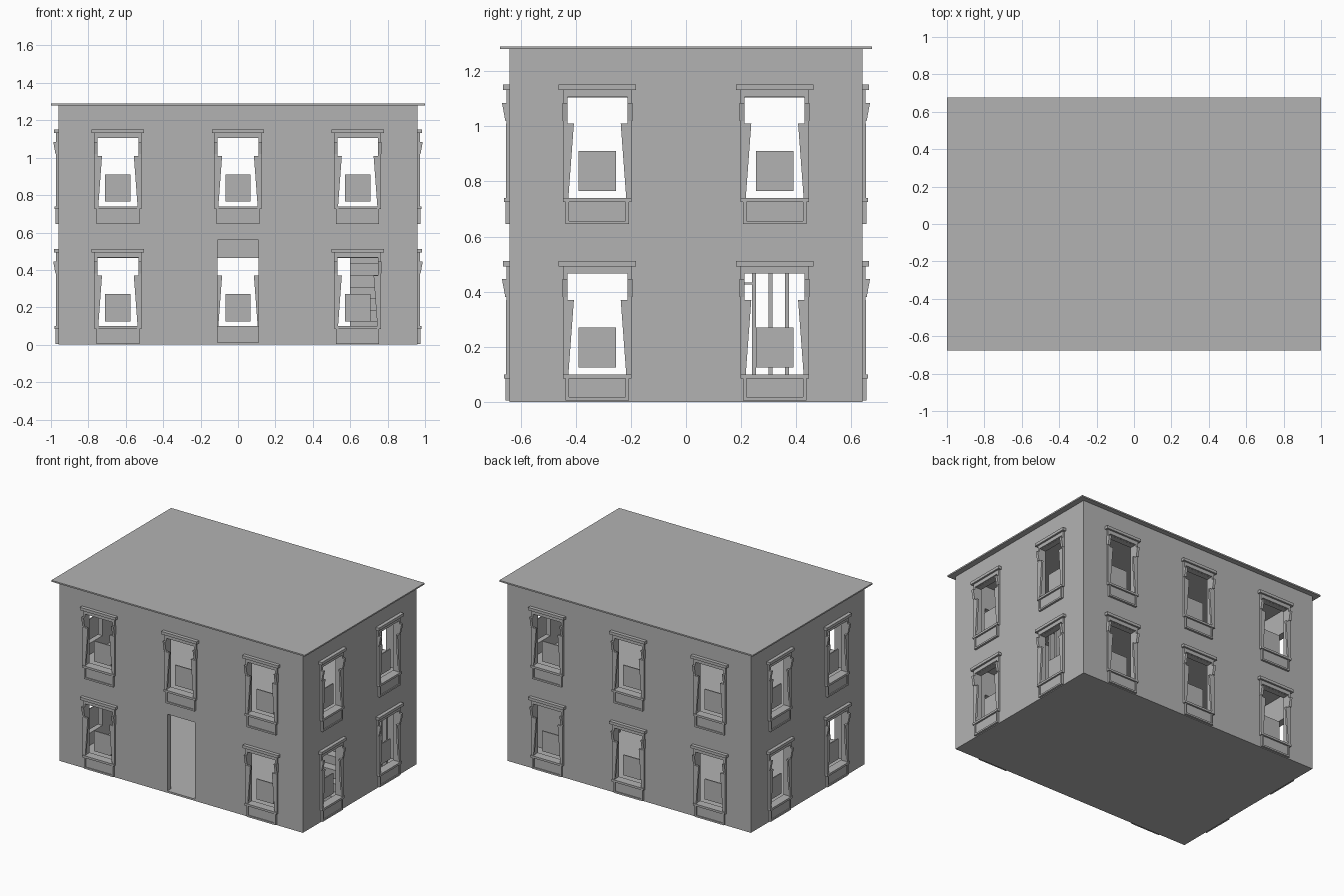
import bpy, bmesh
from math import pi
from mathutils import Matrix, Vector

cube = bpy.data.objects.get("Cube")
if cube:
    bpy.data.objects.remove(cube, do_unlink=True)

GREY = (0.45, 0.45, 0.45, 1)
grey = bpy.data.materials.new("plain grey")
grey.use_nodes = True
grey.diffuse_color = GREY
grey.node_tree.nodes["Principled BSDF"].inputs["Base Color"].default_value = GREY

W, D, H = 0.96, 0.64, 1.28      # half width, half depth, wall height
T = 0.04                        # wall thickness
HALF = 0.109                    # half width of an opening
STOREYS = (0, 0.64)


def box(bm, x0, x1, y0, y1, z0, z1):
    size = Vector((x1 - x0, y1 - y0, z1 - z0))
    mid = Vector((x0 + x1, y0 + y1, z0 + z1)) / 2
    bmesh.ops.create_cube(bm, size=1, matrix=Matrix.Translation(mid) @ Matrix.Diagonal(size).to_4x4())


def prism(bm, points, axis, a, b):
    """Extrude an outline along x or y from a to b."""
    def place(p, t):
        return (t, p[0], p[1]) if axis == "x" else (p[0], t, p[1])
    face = bm.faces.new([bm.verts.new(place(p, a)) for p in points])
    out = bmesh.ops.extrude_face_region(bm, geom=[face])["geom"]
    verts = [v for v in out if isinstance(v, bmesh.types.BMVert)]
    bmesh.ops.translate(bm, verts=verts, vec=(b - a, 0, 0) if axis == "x" else (0, b - a, 0))


def to_mesh(bm, name):
    bmesh.ops.recalc_face_normals(bm, faces=bm.faces)
    mesh = bpy.data.meshes.new(name)
    bm.to_mesh(mesh)
    bm.free()
    mesh.materials.append(grey)
    return mesh


def add(name, mesh):
    obj = bpy.data.objects.new(name, mesh)
    bpy.context.scene.collection.objects.link(obj)
    return obj


def part(name, *boxes):
    bm = bmesh.new()
    for b in boxes:
        box(bm, *b)
    return add(name, to_mesh(bm, name))


def cut(target, cutter):
    mod = target.modifiers.new("cut", "BOOLEAN")
    mod.operation, mod.solver, mod.object = "DIFFERENCE", "EXACT", cutter
    bpy.context.view_layer.objects.active = target
    bpy.ops.object.modifier_apply(modifier=mod.name)
    bpy.data.objects.remove(cutter, do_unlink=True)


# Where each window sits: side name, turn, distance to wall, offsets along it
SIDES = (("front", 0, D, (-0.642, 0, 0.64)),
         ("back", pi, D, (-0.64, 0, 0.642)),
         ("left", pi / 2, W, (-0.322, 0.322)),
         ("right", -pi / 2, W, (-0.322, 0.322)))
windows = []
for side, turn, dist, offsets in SIDES:
    for z in STOREYS:
        for u in offsets:
            if side == "front" and z == 0 and u == 0:
                continue          # the doorway takes this place
            m = Matrix.Rotation(turn, 4, "Z") @ Matrix.Translation((u, -dist, z))
            windows.append((side, m))

# Walls, hollowed out and pierced by the openings
walls = part("walls", (-W, W, -D, D, 0, H))
cut(walls, part("room_cutter", (-W + T, W - T, -D + T, D - T, 0.012, H - 0.01)))
bm = bmesh.new()
for side, m in windows:
    hole = bmesh.new()
    box(hole, -HALF, HALF, -0.1, 0.1, 0.1, 0.465)
    hole.transform(m)
    tmp = bpy.data.meshes.new("hole")
    hole.to_mesh(tmp)
    hole.free()
    bm.from_mesh(tmp)
    bpy.data.meshes.remove(tmp)
box(bm, -HALF, HALF, -D - 0.1, -D + 0.1, 0.013, 0.56)
cut(walls, add("opening_cutter", to_mesh(bm, "opening_cutter")))

# Roof slab and upper floor
part("roof", (-1, 1, -0.675, 0.675, H, H + 0.01))
part("upper_floor", (-W + T, W - T, -D + T, D - T, 0.64, 0.66))

# Window surround, facing -y with the wall face at y = 0
bm = bmesh.new()
box(bm, -0.14, 0.14, -0.025, 0, 0.492, 0.512)      # cornice
box(bm, -0.125, 0.125, -0.012, 0, 0.466, 0.492)    # lintel
box(bm, -0.125, 0.125, -0.02, 0, 0.085, 0.1)       # sill
box(bm, -0.115, 0.115, -0.008, 0, 0.005, 0.085)    # apron panel
box(bm, -0.115, 0.115, -0.015, 0, 0.005, 0.017)    # apron frame
for s in (-1, 1):
    box(bm, min(s * 0.103, s * 0.115), max(s * 0.103, s * 0.115), -0.015, 0, 0.017, 0.085)
    # tapered jamb and bracket
    prism(bm, [(s * 0.125, 0.1), (s * 0.105, 0.1), (s * 0.085, 0.37), (s * 0.125, 0.37)], "y", -0.014, 0)
    prism(bm, [(0, 0.38), (-0.016, 0.38), (-0.028, 0.445), (0, 0.445)], "x", s * 0.109, s * 0.127)
    box(bm, min(s * 0.109, s * 0.125), max(s * 0.109, s * 0.125), -0.012, 0, 0.37, 0.466)
surround = to_mesh(bm, "window_surround")

# Small square panel set back in each opening
bm = bmesh.new()
box(bm, -0.068, 0.068, 0.03, 0.038, 0.125, 0.27)
panel = to_mesh(bm, "window_panel")
for side, m in windows:
    add(side + "_window_surround", surround).matrix_world = m
    add(side + "_window_panel", panel).matrix_world = m

# Staircase: a riser board down to the floor and a tread for each step
run, rise = 0.06, 0.062
steps = []
for i in range(10):
    y, z = -0.18 + run * i, rise * (i + 1)
    steps.append((0.6, W - T, y, y + 0.014, 0.012, z - 0.008))
    steps.append((0.6, W - T, y - 0.005, y + run, z - 0.008, z))
part("stairs", *steps)
